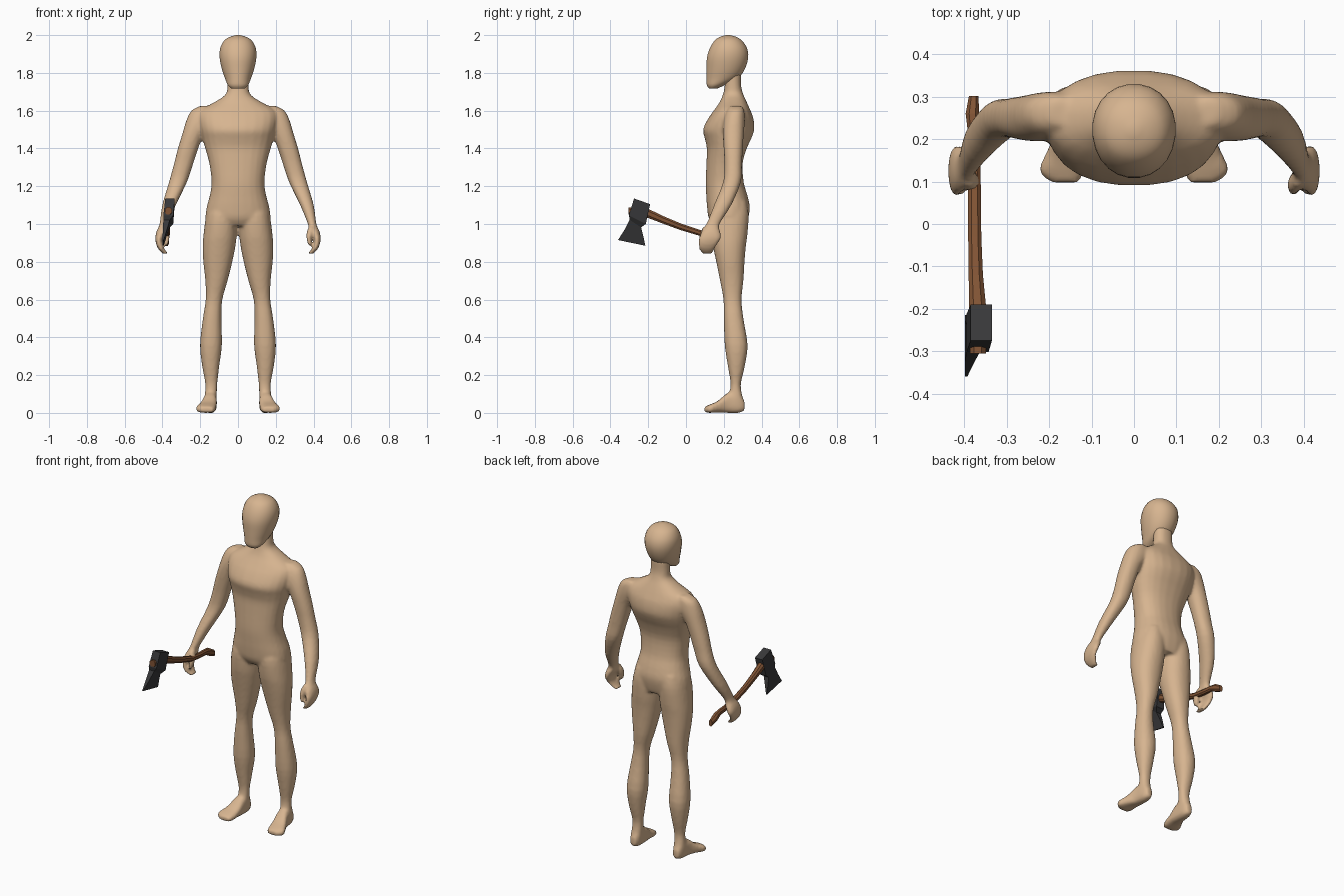
import bpy, bmesh, math


def material(name, rgb):
    m = bpy.data.materials.new(name)
    m.diffuse_color = (*rgb, 1)
    return m


skin = material("skin", (0.68, 0.46, 0.28))
wood = material("wood", (0.22, 0.088, 0.035))
steel = material("dark steel", (0.04, 0.04, 0.042))


def refine(rows, n):
    """Catmull-Rom interpolation between the cross-sections."""
    if n < 2:
        return rows
    out = []
    for i in range(len(rows) - 1):
        p0, p1 = rows[max(i - 1, 0)], rows[i]
        p2, p3 = rows[i + 1], rows[min(i + 2, len(rows) - 1)]
        for k in range(n):
            t = k / n
            out.append([0.5 * (2 * b + (c - a) * t + (2 * a - 5 * b + 4 * c - d) * t * t
                               + (3 * b - a - 3 * c + d) * t ** 3)
                        for a, b, c, d in zip(p0, p1, p2, p3)])
    return out + [rows[-1]]


def loft(bm, rows, axis="z", side=1, sides=24, power=2.2, n=3):
    """Rows are (position, x min, x max, other min, other max)."""
    rings = []
    for t, x0, x1, b0, b1 in refine(rows, n):
        ring = []
        for k in range(sides):
            a = 2 * math.pi * (k + 0.5) / sides
            c, s = math.cos(a), math.sin(a)
            x = (x0 + x1) / 2 + (x1 - x0) / 2 * math.copysign(abs(c) ** (2 / power), c)
            b = (b0 + b1) / 2 + (b1 - b0) / 2 * math.copysign(abs(s) ** (2 / power), s)
            ring.append(bm.verts.new((side * x, b, t) if axis == "z" else (side * x, t, b)))
        rings.append(ring)
    for r, q in zip(rings, rings[1:]):
        for k in range(sides):
            j = (k + 1) % sides
            bm.faces.new((r[k], r[j], q[j], q[k]))
    bm.faces.new(rings[0])
    bm.faces.new(rings[-1])


def finish(bm, name, mat, smooth):
    bmesh.ops.recalc_face_normals(bm, faces=bm.faces)
    me = bpy.data.meshes.new(name)
    bm.to_mesh(me)
    bm.free()
    me.materials.append(mat)
    for p in me.polygons:
        p.use_smooth = smooth
    ob = bpy.data.objects.new(name, me)
    bpy.context.collection.objects.link(ob)
    return ob


# Cross-sections of the body
torso = [(0.99, -.150, .150, .145, .318), (1.03, -.172, .172, .120, .330),
         (1.09, -.166, .166, .111, .338), (1.15, -.150, .150, .107, .326),
         (1.22, -.140, .140, .104, .306), (1.32, -.152, .152, .108, .300),
         (1.40, -.174, .174, .110, .322), (1.45, -.188, .188, .100, .345),
         (1.50, -.200, .200, .090, .362), (1.56, -.210, .210, .118, .357),
         (1.605, -.195, .195, .150, .340), (1.645, -.125, .125, .178, .322),
         (1.685, -.066, .066, .195, .304), (1.73, -.056, .056, .205, .292),
         (1.80, -.056, .056, .205, .292)]
leg = [(1.12, .025, .145, .150, .320), (1.05, .006, .168, .125, .332),
       (0.95, .006, .182, .130, .326), (0.88, .014, .187, .143, .317),
       (0.80, .030, .184, .160, .310), (0.70, .055, .173, .180, .304),
       (0.60, .083, .171, .198, .294), (0.50, .088, .186, .200, .304),
       (0.36, .085, .201, .205, .326), (0.25, .099, .190, .221, .312),
       (0.15, .110, .173, .236, .290), (0.08, .112, .178, .222, .300),
       (0.03, .116, .178, .210, .300)]
foot = [(.310, .128, .162, .012, .060), (.280, .114, .176, .000, .110),
        (.220, .112, .184, .000, .105), (.170, .114, .206, .003, .064),
        (.125, .118, .224, .000, .044), (.098, .130, .195, .003, .032)]
arm = [(1.625, .150, .200, .235, .295), (1.60, .120, .247, .215, .308),
       (1.55, .120, .273, .198, .312), (1.48, .178, .294, .195, .306),
       (1.39, .214, .321, .200, .300), (1.31, .240, .341, .204, .296),
       (1.22, .271, .366, .196, .290), (1.10, .329, .401, .148, .240),
       (1.00, .370, .415, .108, .178), (.965, .376, .430, .084, .180),
       (.930, .395, .438, .070, .186), (.895, .402, .434, .065, .168),
       (.865, .388, .420, .070, .150), (.842, .368, .398, .086, .138)]
thumb = [(.985, .374, .402, .090, .130), (.950, .362, .392, .074, .118),
         (.915, .364, .388, .068, .106), (.885, .374, .392, .070, .098)]

# Body: overlapping lofts fused into one smooth skin
bm = bmesh.new()
loft(bm, torso, power=2.3)
for s in (1, -1):
    loft(bm, leg, side=s)
    loft(bm, foot, axis="y", side=s, power=2.8)
    loft(bm, arm, side=s)
    loft(bm, thumb, side=s)
body = finish(bm, "body", skin, True)
fuse = body.modifiers.new("fuse", "REMESH")
fuse.mode = "VOXEL"
fuse.voxel_size = 0.009
fuse.use_smooth_shade = True
relax = body.modifiers.new("relax", "SMOOTH")
relax.factor = 0.5
relax.iterations = 4

# Head: egg with a narrow jaw
bm = bmesh.new()
loft(bm, [(1.717, -.034, .034, .122, .165), (1.735, -.054, .054, .110, .205),
          (1.770, -.069, .069, .108, .275), (1.820, -.086, .086, .108, .312),
          (1.880, -.098, .098, .110, .330), (1.930, -.095, .095, .125, .324),
          (1.970, -.075, .075, .150, .298), (1.990, -.045, .045, .178, .268),
          (2.000, -.010, .010, .212, .232)], power=2.1)
finish(bm, "head", skin, True)

# Axe handle: curved octagonal shaft with a drooping end knob
bm = bmesh.new()
loft(bm, [(-.305, -.388, -.348, 1.050, 1.090), (-.200, -.390, -.347, 1.030, 1.082),
          (-.120, -.391, -.355, 1.000, 1.043), (-.030, -.392, -.359, .967, 1.005),
          (.080, -.392, -.360, .934, .968), (.160, -.392, -.362, .924, .957),
          (.220, -.393, -.364, .920, .954), (.260, -.398, -.364, .898, .948),
          (.302, -.390, -.366, .882, .922)], axis="y", sides=8, power=2.4, n=1)
finish(bm, "axe_handle", wood, False)

# Axe head: rectangular slices from poll to edge
# (front y, front z, back y, back z, centre x, half thickness)
bm = bmesh.new()
slices = [(-.275, 1.135, -.190, 1.105, -.360, .025),
          (-.302, 1.045, -.213, 1.000, -.369, .026),
          (-.298, 1.022, -.238, .982, -.378, .017),
          (-.325, .970, -.227, .940, -.387, .011),
          (-.360, .915, -.215, .885, -.396, .003)]
rings = [[bm.verts.new(p) for p in ((x - h, y0, z0), (x + h, y0, z0),
                                    (x + h, y1, z1), (x - h, y1, z1))]
         for y0, z0, y1, z1, x, h in slices]
for r, q in zip(rings, rings[1:]):
    for k in range(4):
        j = (k + 1) % 4
        bm.faces.new((r[k], r[j], q[j], q[k]))
bm.faces.new(rings[0])
bm.faces.new(rings[-1])
finish(bm, "axe_head", steel, False)
